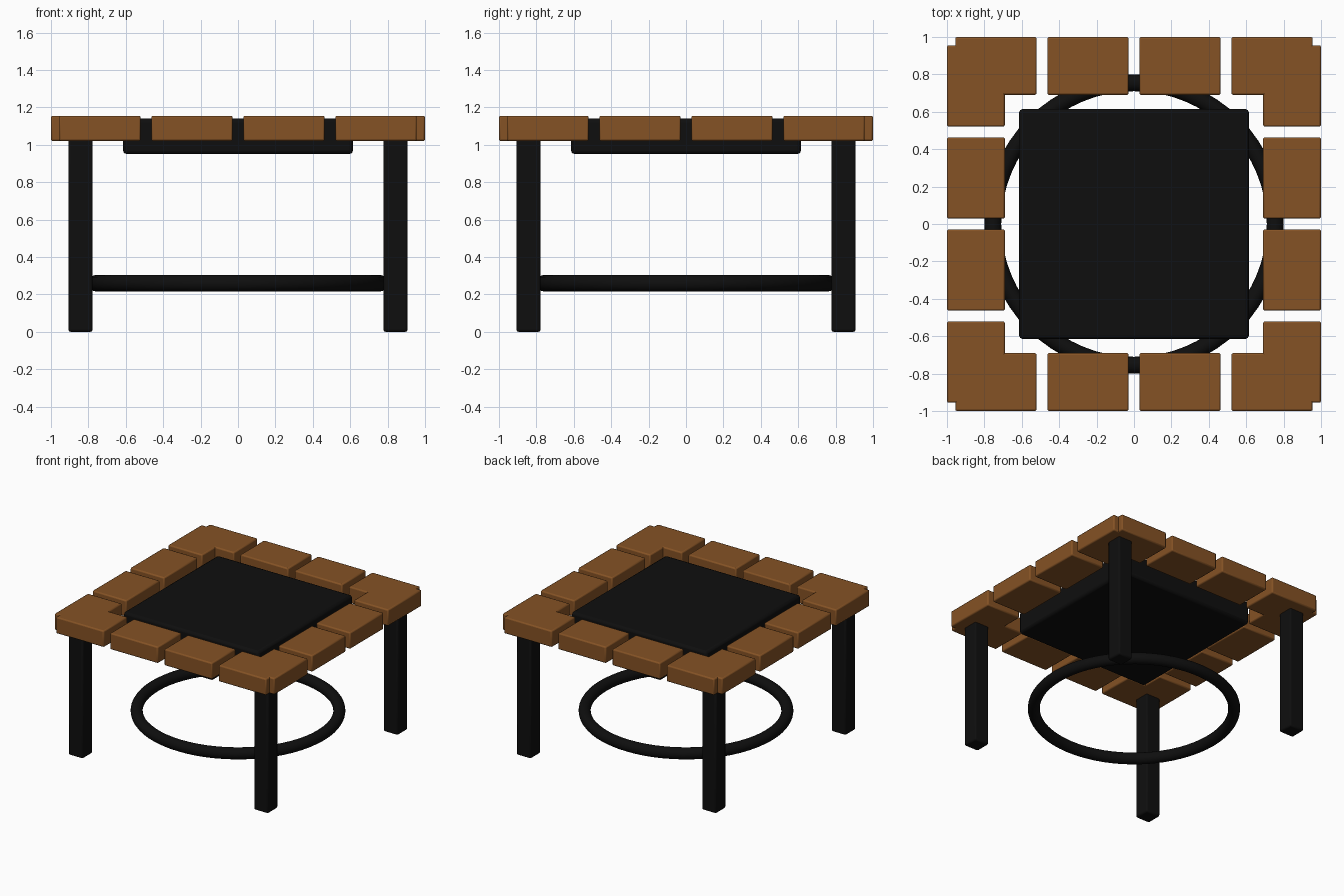
import bpy
from math import pi, radians
from mathutils import Matrix

cube = bpy.data.objects.get("Cube")
if cube:
    bpy.data.objects.remove(cube)


def material(name, color, roughness):
    m = bpy.data.materials.new(name)
    m.use_nodes = True
    bsdf = m.node_tree.nodes["Principled BSDF"]
    bsdf.inputs["Base Color"].default_value = color
    bsdf.inputs["Roughness"].default_value = roughness
    m.diffuse_color = color
    return m


BRICK = material("brown brick", (0.235, 0.085, 0.018, 1), 0.8)
IRON = material("black iron", (0.0045, 0.0045, 0.0045, 1), 0.6)


def box(name, center, size, mat, bevel):
    """Box with softened edges."""
    bpy.ops.mesh.primitive_cube_add(size=1)
    ob = bpy.context.object
    ob.name = name
    ob.data.transform(Matrix.Translation(center) @ Matrix.Diagonal((*size, 1)))
    ob.data.materials.append(mat)
    mod = ob.modifiers.new("soft edges", 'BEVEL')
    mod.width = bevel
    mod.segments = 2
    bpy.ops.object.shade_smooth_by_angle(angle=radians(30))
    return ob


# Brick border: four bricks per side, crossing at the corners
PITCH = 0.492
sides = ("front", "left", "back", "right")
for turn, side in enumerate(sides):
    for i in range(4):
        x = (i - 1.5) * PITCH
        brick = box(f"{side}_brick_{i + 1}", (x, -0.845, 1.0875),
                    (0.435, 0.31, 0.135), BRICK, 0.01)
        brick.data.transform(Matrix.Rotation(turn * pi / 2, 4, 'Z'))

# Centre panel
box("centre_panel", (0, 0, 1.045), (1.23, 1.23, 0.19), IRON, 0.02)

# Legs
for yname, sy in (("front", -1), ("back", 1)):
    for xname, sx in (("left", 1), ("right", -1)):
        box(f"{yname}_{xname}_leg", (sx * 0.842, sy * 0.842, 0.515),
            (0.13, 0.13, 1.03), IRON, 0.012)

# Foot ring
bpy.ops.mesh.primitive_torus_add(major_radius=0.755, minor_radius=0.045,
                                 major_segments=64, minor_segments=16,
                                 location=(0, 0, 0.26))
ring = bpy.context.object
ring.name = "foot_ring"
ring.data.materials.append(IRON)
bpy.ops.object.shade_smooth_by_angle(angle=radians(40))
